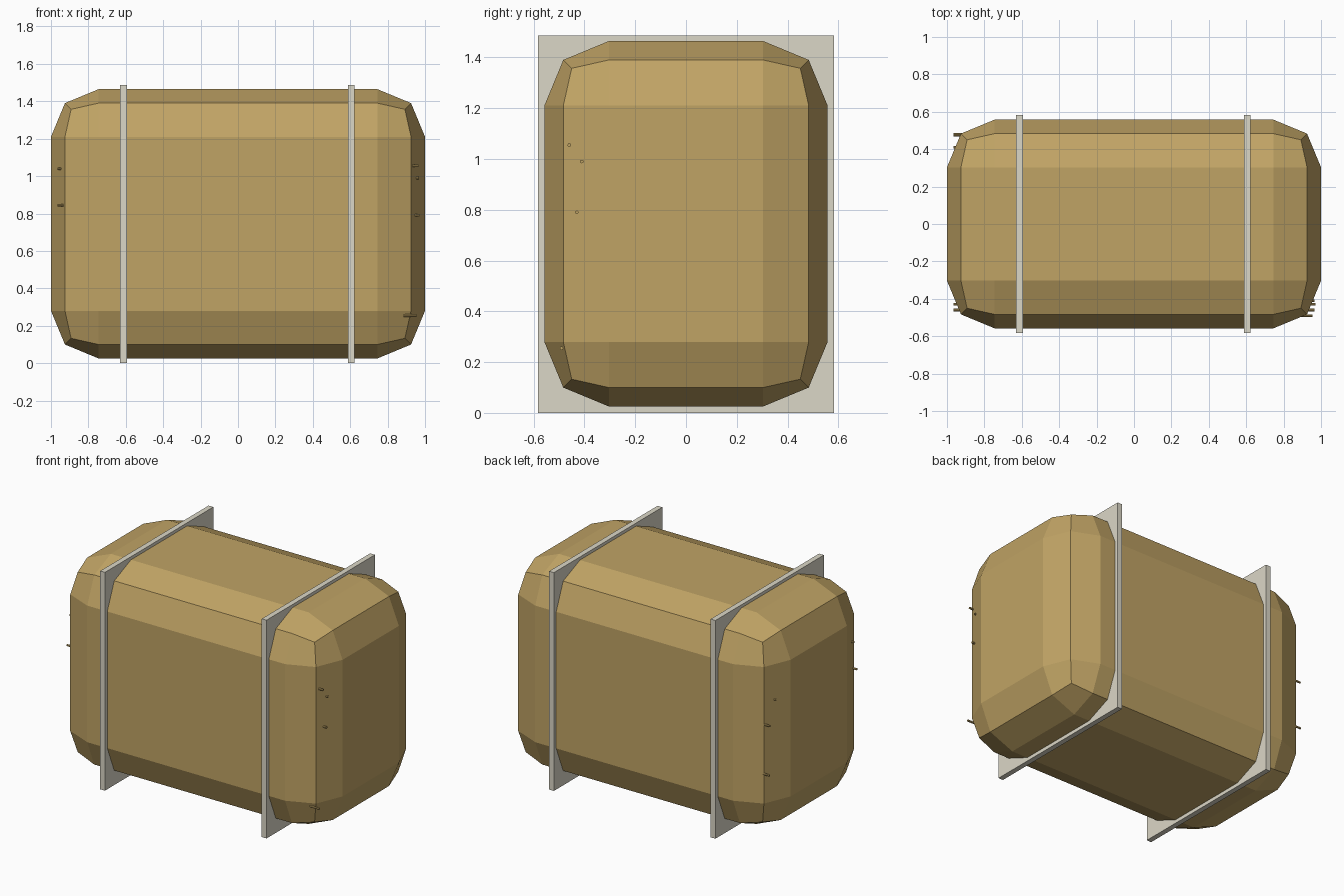
import bpy
from math import pi

cube = bpy.data.objects.get("Cube")
if cube:
    bpy.data.objects.remove(cube, do_unlink=True)


def material(name, rgb):
    mat = bpy.data.materials.new(name)
    mat.use_nodes = True
    mat.diffuse_color = (*rgb, 1)
    mat.node_tree.nodes["Principled BSDF"].inputs["Base Color"].default_value = (*rgb, 1)
    return mat


straw_mat = material("straw_tan", (0.53, 0.37, 0.13))
band_mat = material("band_pale_grey", (0.71, 0.68, 0.57))


def box(name, centre, size, mat):
    bpy.ops.mesh.primitive_cube_add(size=1, location=centre)
    obj = bpy.context.object
    obj.name = name
    obj.scale = size
    bpy.ops.object.transform_apply(location=False, rotation=False, scale=True)
    obj.data.materials.append(mat)
    return obj


# Bale body with broad two-step rounded edges
bale = box("bale", (0, 0, 0.745), (2, 1.116, 1.44), straw_mat)
bevel = bale.modifiers.new("rounded_edges", "BEVEL")
bevel.width = 0.255
bevel.segments = 2

# Two flat binding plates around the bale
for name, x in (("right_band", -0.612), ("left_band", 0.605)):
    box(name, (x, 0, 0.743), (0.036, 1.166, 1.486), band_mat)

# Loose straws poking out of the ends: side, y, z, tip
straws = [
    (1, -0.46, 1.055, 0.965), (1, -0.41, 0.99, 0.965),
    (1, -0.43, 0.79, 0.97), (1, -0.49, 0.255, 0.955),
    (-1, -0.43, 1.04, 0.965), (-1, -0.46, 0.845, 0.965),
    (-1, 0.41, 0.97, 0.965), (-1, 0.475, 0.815, 0.965),
    (-1, 0.48, 0.48, 0.965),
]
length = 0.07
for side, y, z, tip in straws:
    bpy.ops.mesh.primitive_cylinder_add(
        vertices=8, radius=0.007, depth=length,
        location=(side * (tip - length / 2), y, z), rotation=(0, pi / 2, 0))
    straw = bpy.context.object
    straw.name = "loose_straw"
    straw.data.materials.append(straw_mat)
